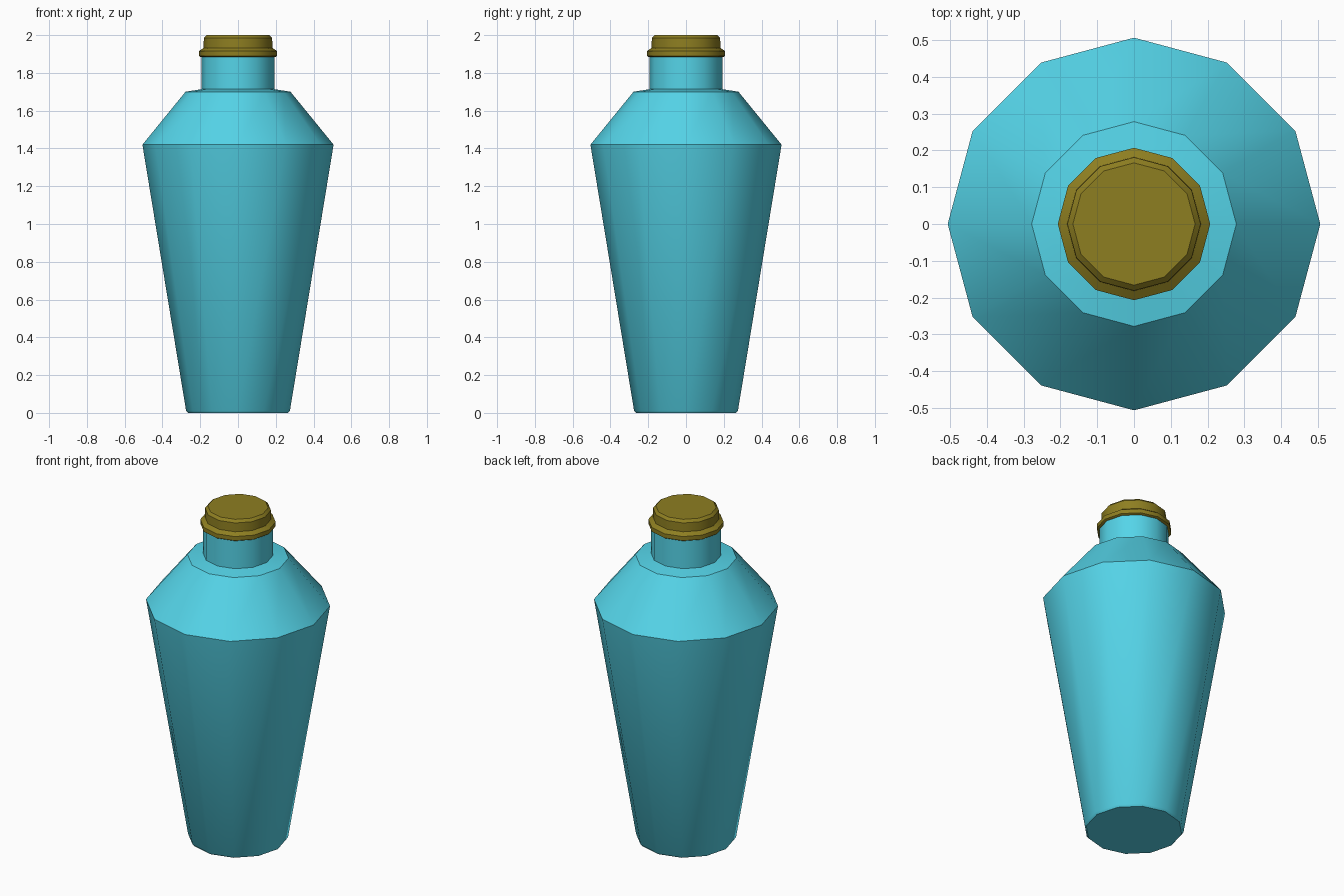
import bpy, bmesh
from math import cos, sin, tau, radians

if "Cube" in bpy.data.objects:
    bpy.data.objects.remove(bpy.data.objects["Cube"])

SIDES = 12


def lathe(name, profile, color):
    """Closed 12-sided solid of revolution from (radius, z) points, bottom to top."""
    bm = bmesh.new()
    rings = [[bm.verts.new((r * cos(tau * i / SIDES), r * sin(tau * i / SIDES), z))
              for i in range(SIDES)] for r, z in profile]
    for low, high in zip(rings, rings[1:]):
        for i in range(SIDES):
            j = (i + 1) % SIDES
            bm.faces.new((low[i], low[j], high[j], high[i]))
    bm.faces.new(rings[0][::-1])
    bm.faces.new(rings[-1])
    mesh = bpy.data.meshes.new(name)
    bm.to_mesh(mesh)
    bm.free()
    obj = bpy.data.objects.new(name, mesh)
    bpy.context.collection.objects.link(obj)
    mat = bpy.data.materials.new(name + "_color")
    mat.diffuse_color = color
    mat.use_nodes = True
    mat.node_tree.nodes["Principled BSDF"].inputs["Base Color"].default_value = mat.diffuse_color
    mesh.materials.append(mat)
    bpy.ops.object.select_all(action='DESELECT')
    obj.select_set(True)
    bpy.context.view_layer.objects.active = obj
    bpy.ops.object.shade_smooth_by_angle(angle=radians(40))
    return obj


# Tapered body, sloped shoulder and straight neck
lathe("bottle_body", [(0.265, 0), (0.275, 0.012), (0.506, 1.42), (0.278, 1.70),
                      (0.193, 1.714), (0.193, 1.90)], (0.09, 0.66, 0.81, 1))

# Cap with a wider rim at its base
lathe("bottle_cap", [(0.2, 1.885), (0.207, 1.89), (0.207, 1.915), (0.182, 1.932),
                     (0.181, 1.985), (0.166, 2.0)], (0.27, 0.21, 0.015, 1))
